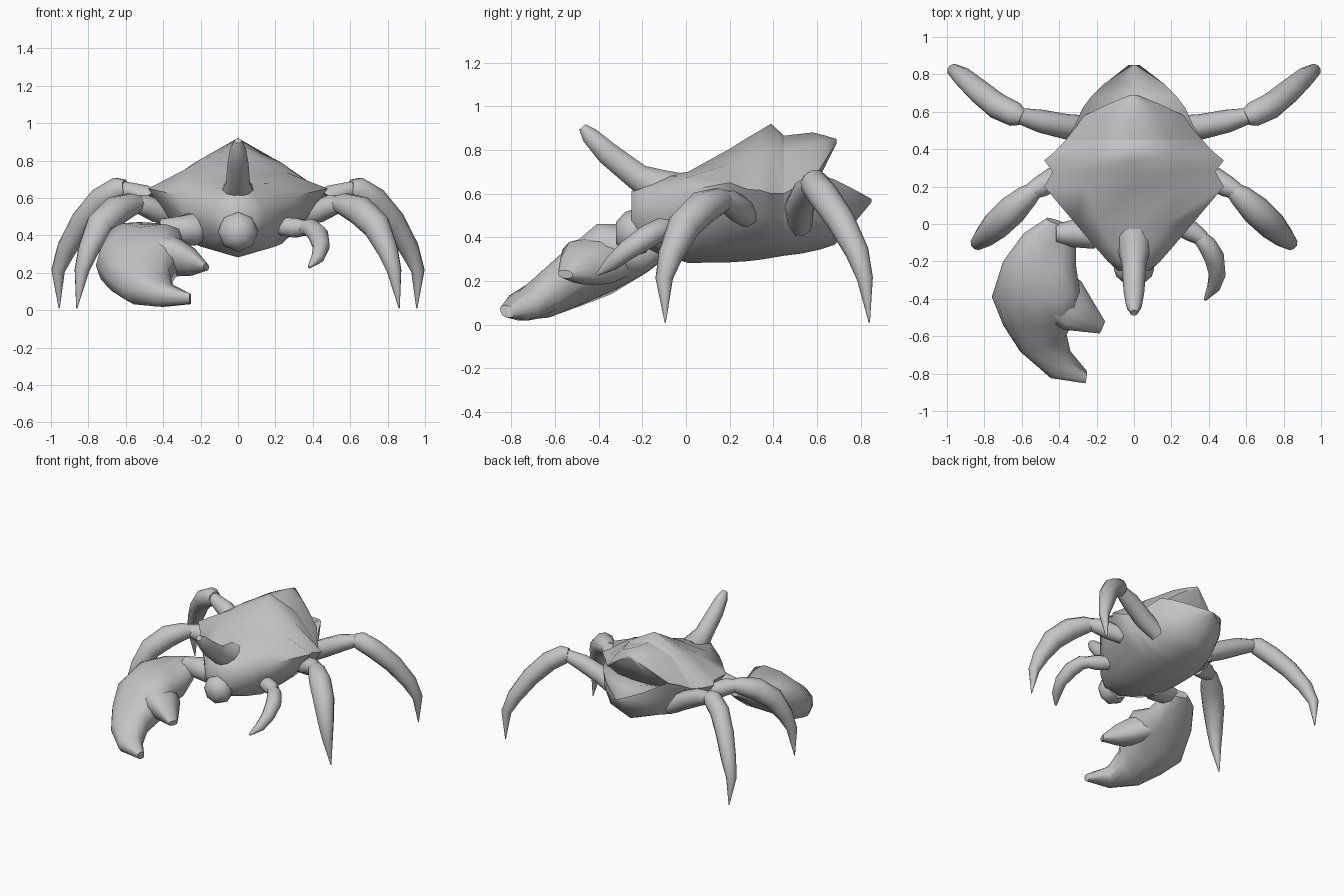
import bpy, bmesh, math
from mathutils import Vector

grey = bpy.data.materials.new("plain_grey")
grey.diffuse_color = (0.55, 0.55, 0.55, 1)


def loft(name, rings, angle=50, caps=(True, True)):
    """Skin a list of equal-length rings, close the wanted ends and smooth."""
    bm = bmesh.new()
    rows = [[bm.verts.new(p) for p in r] for r in rings]
    n = len(rows[0])
    for a, b in zip(rows, rows[1:]):
        for i in range(n):
            j = (i + 1) % n
            bm.faces.new((a[i], a[j], b[j], b[i]))
    for row, cap in zip((rows[0], rows[-1]), caps):
        if cap:
            bm.faces.new(row)
    bmesh.ops.recalc_face_normals(bm, faces=bm.faces)
    me = bpy.data.meshes.new(name)
    bm.to_mesh(me)
    bm.free()
    me.materials.append(grey)
    ob = bpy.data.objects.new(name, me)
    bpy.context.collection.objects.link(ob)
    bpy.ops.object.select_all(action='DESELECT')
    ob.select_set(True)
    bpy.context.view_layer.objects.active = ob
    bpy.ops.object.shade_smooth_by_angle(angle=math.radians(angle))
    return ob


def tube(name, pts, side=1, n=10):
    """Tapering limb through points (x, y, z, radius)."""
    ps = [Vector((p[0] * side, p[1], p[2])) for p in pts]
    u, rings = None, []
    for i, p in enumerate(ps):
        t = (ps[min(i + 1, len(ps) - 1)] - ps[max(i - 1, 0)]).normalized()
        if u is None:
            u = t.cross(Vector((0, 0, 1)))
        u = (u - t * u.dot(t)).normalized()
        v = t.cross(u)
        rings.append([p + (u * math.cos(a) + v * math.sin(a)) * pts[i][3]
                      for a in (2 * math.pi * k / n for k in range(n))])
    return loft(name, rings)


def mirrored_ring(y, half):
    """Closed ring from a right-hand half profile whose ends lie on x = 0."""
    return [(x, y, z) for x, z in half] + [(-x, y, z) for x, z in half[-2:0:-1]]


# Front body: y, ridge z, shoulder (x, z), rim (x, z), belly (x, z), keel z
body = [
    (-0.25, 0.61, 0.04, 0.60, 0.08, 0.54, 0.05, 0.42, 0.40),
    (-0.20, 0.645, 0.08, 0.62, 0.14, 0.555, 0.10, 0.39, 0.36),
    (-0.12, 0.68, 0.12, 0.645, 0.21, 0.58, 0.15, 0.36, 0.32),
    (0.01, 0.70, 0.19, 0.675, 0.32, 0.615, 0.20, 0.34, 0.282),
    (0.20, 0.805, 0.26, 0.735, 0.48, 0.65, 0.235, 0.355, 0.285),
    (0.28, 0.855, 0.25, 0.77, 0.435, 0.62, 0.245, 0.365, 0.29),
    (0.34, 0.89, 0.23, 0.79, 0.48, 0.615, 0.25, 0.37, 0.297),
    (0.39, 0.92, 0.20, 0.805, 0.42, 0.60, 0.25, 0.38, 0.305),
    (0.45, 0.865, 0.19, 0.80, 0.365, 0.60, 0.245, 0.385, 0.315),
]
loft("front_body", [mirrored_ring(y, [
    (0, zt), (xm, zm), (xe, ze), ((xe + xb) / 2 + 0.02, (ze + zb) / 2), (xb, zb), (0, zk)])
    for y, zt, xm, zm, xe, ze, xb, zb, zk in body], 60, (True, False))

# Overhanging rear of the shell: y, ridge z, shoulder (x, z), rim (x, z), underside z
rear = [
    (0.45, 0.865, 0.19, 0.80, 0.365, 0.60, 0.58),
    (0.58, 0.88, 0.13, 0.82, 0.265, 0.66, 0.61),
    (0.64, 0.865, 0.07, 0.835, 0.14, 0.755, 0.73),
    (0.69, 0.85, 0.01, 0.845, 0.02, 0.835, 0.83),
]
loft("shell_rear", [mirrored_ring(y, [
    (0, zt), (xm, zm), (xe, ze), (xe * 0.6, zu), (0, zu)])
    for y, zt, xm, zm, xe, ze, zu in rear], 60, (False, True))

# Hollowed abdomen: y, hollow z, rim (x, z), belly (x, z), keel z
abdomen = [
    (0.45, 0.60, 0.365, 0.60, 0.245, 0.385, 0.315),
    (0.53, 0.60, 0.315, 0.645, 0.23, 0.40, 0.325),
    (0.62, 0.60, 0.275, 0.685, 0.20, 0.42, 0.345),
    (0.68, 0.575, 0.23, 0.665, 0.17, 0.43, 0.365),
    (0.75, 0.555, 0.16, 0.63, 0.11, 0.48, 0.44),
    (0.85, 0.57, 0.01, 0.575, 0.01, 0.565, 0.56),
]
loft("abdomen", [mirrored_ring(y, [
    (0, zt), (xe * 0.6, zt * 0.65 + ze * 0.35), (xe, ze),
    ((xe + xb) / 2 + 0.02, (ze + zb) / 2), (xb, zb), (0, zk)])
    for y, zt, xe, ze, xb, zb, zk in abdomen], 50, (False, True))

# Raised horn on the snout
tube("horn", [(0, -0.06, 0.605, 0.10), (0, -0.13, 0.63, 0.088), (0, -0.22, 0.675, 0.065),
              (0, -0.36, 0.785, 0.056), (0, -0.44, 0.865, 0.042), (0, -0.475, 0.905, 0.02)])

# Rounded mouth
tube("mouth", [(0, -0.18, 0.42, 0.09), (0, -0.24, 0.42, 0.108), (0, -0.28, 0.42, 0.095),
               (0, -0.32, 0.42, 0.05)], n=8)

# Two pairs of walking legs
for side, tag in ((1, "right"), (-1, "left")):
    tube("back_thigh_" + tag, [(0.22, 0.52, 0.455, 0.058), (0.36, 0.52, 0.54, 0.068),
                               (0.50, 0.55, 0.61, 0.062), (0.62, 0.58, 0.65, 0.042)], side)
    tube("back_shin_" + tag, [(0.60, 0.57, 0.655, 0.045), (0.635, 0.585, 0.65, 0.066),
                              (0.73, 0.63, 0.59, 0.07), (0.83, 0.71, 0.475, 0.065),
                              (0.915, 0.785, 0.33, 0.054), (0.962, 0.82, 0.21, 0.037),
                              (0.956, 0.84, 0.01, 0.003)], side)
    tube("front_thigh_" + tag, [(0.34, 0.28, 0.50, 0.055), (0.43, 0.24, 0.53, 0.064),
                                (0.50, 0.20, 0.56, 0.058), (0.56, 0.17, 0.57, 0.042)], side)
    tube("front_shin_" + tag, [(0.53, 0.18, 0.57, 0.045), (0.57, 0.15, 0.565, 0.062),
                               (0.65, 0.075, 0.535, 0.08), (0.74, -0.01, 0.45, 0.077),
                               (0.80, -0.07, 0.32, 0.058), (0.835, -0.10, 0.21, 0.04),
                               (0.862, -0.095, 0.01, 0.003)], side)

# Small pincer on the right
tube("small_arm", [(0.22, 0.00, 0.45, 0.05), (0.31, -0.04, 0.44, 0.055),
                   (0.37, -0.08, 0.44, 0.04)])
tube("small_pincer", [(0.35, -0.07, 0.44, 0.04), (0.39, -0.11, 0.44, 0.05),
                      (0.43, -0.18, 0.40, 0.055), (0.445, -0.27, 0.34, 0.046),
                      (0.425, -0.34, 0.28, 0.035), (0.38, -0.405, 0.23, 0.008)])

# Large claw on the left: arm, palm running into the fixed finger, upper finger
tube("large_arm", [(-0.18, 0.01, 0.45, 0.07), (-0.25, -0.05, 0.43, 0.09),
                   (-0.32, -0.05, 0.43, 0.075), (-0.42, -0.05, 0.44, 0.05)])


def slab(name, sections):
    """Flattened tube: inner x, y, outer x, y, middle z, half thickness, outer drop."""
    rings = []
    for xi, yi, xo, yo, z, t, d in sections:
        c = Vector(((xi + xo) / 2, (yi + yo) / 2, z))
        w = Vector(((xo - xi) / 2, (yo - yi) / 2, -d))
        h = Vector((0, -0.3, 0.95)) * t
        ring = []
        for k in range(12):
            p, q = (f(2 * math.pi * k / 12) for f in (math.cos, math.sin))
            ring.append(c + w * math.copysign(abs(p) ** 0.8, p)
                        + h * math.copysign(abs(q) ** 0.8, q))
        rings.append(ring)
    loft(name, rings)


slab("large_palm", [
    (-0.35, -0.01, -0.47, 0.03, 0.43, 0.035, 0),
    (-0.31, -0.10, -0.59, -0.05, 0.40, 0.07, -0.02),
    (-0.31, -0.22, -0.70, -0.20, 0.35, 0.115, -0.03),
    (-0.29, -0.36, -0.76, -0.39, 0.30, 0.15, 0.06),
    (-0.30, -0.48, -0.70, -0.54, 0.22, 0.13, 0.05),
    (-0.36, -0.59, -0.61, -0.68, 0.14, 0.105, 0.035),
    (-0.34, -0.68, -0.45, -0.82, 0.082, 0.068, 0.01),
    (-0.25, -0.79, -0.26, -0.85, 0.06, 0.03, 0),
])
slab("large_upper_finger", [
    (-0.50, -0.48, -0.38, -0.22, 0.315, 0.10, 0),
    (-0.38, -0.56, -0.28, -0.31, 0.285, 0.11, 0),
    (-0.28, -0.57, -0.215, -0.42, 0.26, 0.08, 0),
    (-0.185, -0.585, -0.155, -0.52, 0.23, 0.02, 0),
])
